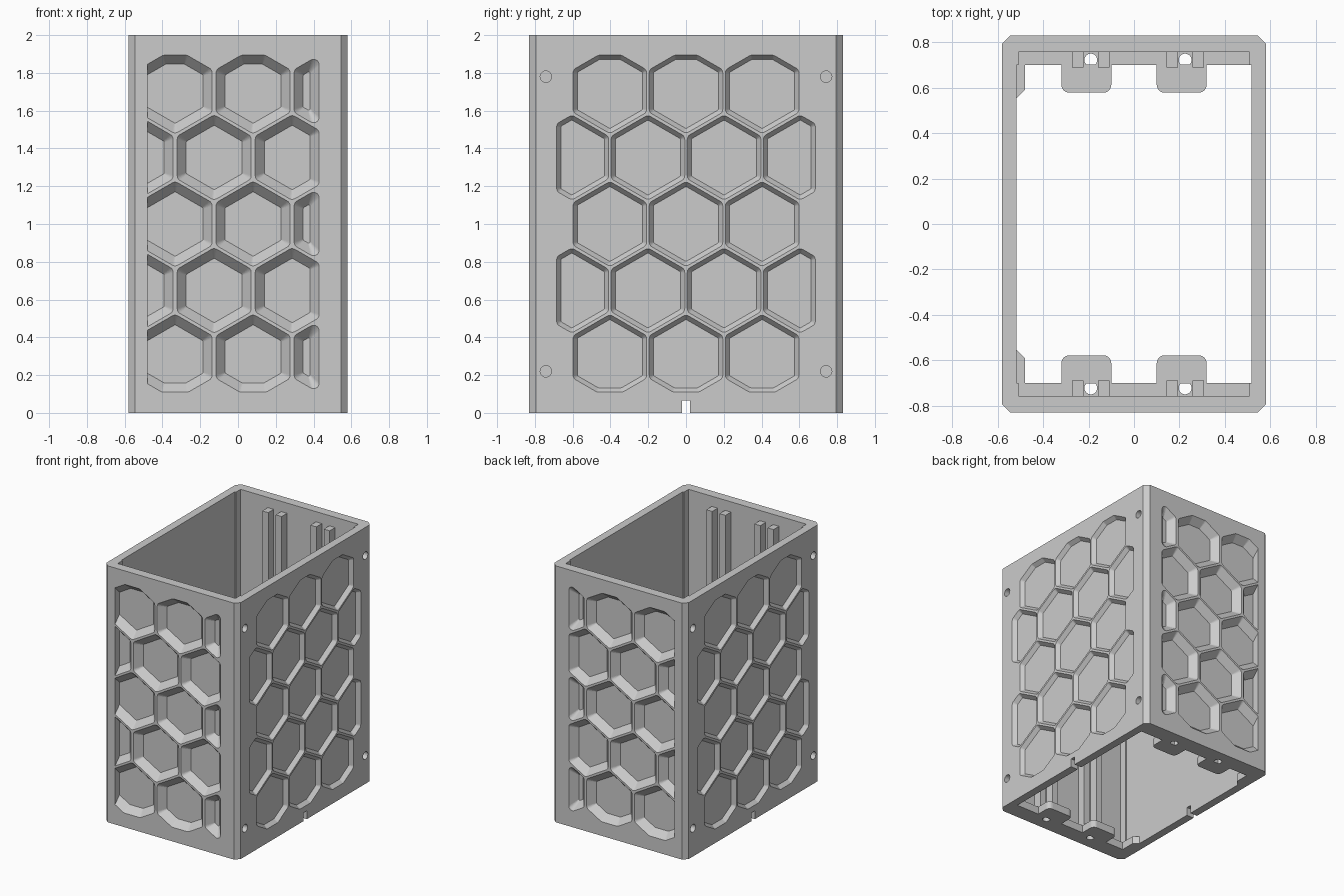
import bpy, bmesh, math
from mathutils import Vector

if "Cube" in bpy.data.objects:
    bpy.data.objects.remove(bpy.data.objects["Cube"])

grey = bpy.data.materials.new("matte_grey")
grey.use_nodes = True
colour = (0.6, 0.6, 0.6, 1)
grey.diffuse_color = colour
grey.node_tree.nodes["Principled BSDF"].inputs["Base Color"].default_value = colour

HX, HY, H = 0.58, 0.83, 2.0            # outer half sizes and height
IX, IY, LEDGE = 0.518, 0.757, 0.70     # cavity half sizes, ledge edge
FLOOR = 0.06                           # ledge thickness


def make_object(name, bm):
    bmesh.ops.recalc_face_normals(bm, faces=bm.faces)
    mesh = bpy.data.meshes.new(name)
    bm.to_mesh(mesh)
    bm.free()
    mesh.materials.append(grey)
    ob = bpy.data.objects.new(name, mesh)
    bpy.context.collection.objects.link(ob)
    return ob


def add_hull(bm, points):
    verts = [bm.verts.new(p) for p in points]
    out = bmesh.ops.convex_hull(bm, input=verts)
    junk = {v for v in out["geom_interior"] + out["geom_unused"]
            if isinstance(v, bmesh.types.BMVert)}
    bmesh.ops.delete(bm, geom=list(junk), context="VERTS")


def add_box(bm, x0, x1, y0, y1, z0, z1):
    add_hull(bm, [(x, y, z) for x in (x0, x1) for y in (y0, y1) for z in (z0, z1)])


def add_cylinder(bm, centre, axis, radius, depth):
    rot = Vector(axis).to_track_quat("Z", "Y").to_matrix().to_4x4()
    rot.translation = centre
    bmesh.ops.create_cone(bm, cap_ends=True, segments=24, radius1=radius,
                          radius2=radius, depth=depth, matrix=rot)


def cut(target, bm):
    cutter = make_object("cutter", bm)
    cutter.hide_render = True
    mod = target.modifiers.new("cut", "BOOLEAN")
    mod.object, mod.operation, mod.solver = cutter, "DIFFERENCE", "EXACT"
    bpy.context.view_layer.objects.active = target
    bpy.ops.object.modifier_apply(modifier=mod.name)
    bpy.data.objects.remove(cutter)


def clip(poly, nx, ny, limit):
    """Keep the part of a convex polygon where n.p <= limit."""
    out = []
    for a, b in zip(poly, poly[1:] + poly[:1]):
        da, db = (p[0] * nx + p[1] * ny - limit for p in (a, b))
        if da <= 0:
            out.append(a)
        if da * db < 0:
            t = da / (da - db)
            out.append((a[0] + (b[0] - a[0]) * t, a[1] + (b[1] - a[1]) * t))
    return out


def cell(cu, cv, apothem, window, inset, radius):
    """Rounded pointy-top hexagon trimmed by a window (u0, u1, v0, v1)."""
    d = inset + radius
    poly = [(cu - 1, cv - 1), (cu + 1, cv - 1), (cu + 1, cv + 1), (cu - 1, cv + 1)]
    for k in range(6):
        nx, ny = math.cos(k * math.pi / 3), math.sin(k * math.pi / 3)
        poly = clip(poly, nx, ny, cu * nx + cv * ny + apothem - d)
    u0, u1, v0, v1 = window
    for nx, ny, lim in ((-1, 0, -u0), (1, 0, u1), (0, -1, -v0), (0, 1, v1)):
        poly = clip(poly, nx, ny, lim - d)
    angles = [k * math.pi / 12 for k in range(24)]
    return [(u + radius * math.cos(a), v + radius * math.sin(a))
            for u, v in poly for a in angles]


def add_pocket(bm, place, cu, cv, apothem, window, inset, depth):
    outer = cell(cu, cv, apothem, window, 0, 0.03)
    inner = cell(cu, cv, apothem, window, inset, 0.008)
    points = [place(u, v, w) for u, v in outer for w in (0.03, 0)]
    add_hull(bm, points + [place(u, v, -depth) for u, v in inner])


# Outer shell: chamfered block
bm = bmesh.new()
C = 0.035
add_hull(bm, [(sx * x, sy * y, z) for x, y in ((HX - C, HY), (HX, HY - C))
              for sx in (-1, 1) for sy in (-1, 1) for z in (0, H)])
shell = make_object("shell", bm)

# Cavity with shallow corner strips, open at the top and through the floor
for x, y, z in ((IX - 0.01, IY, FLOOR), (IX, LEDGE, -0.1)):
    bm = bmesh.new()
    add_box(bm, -x, x, -y, y, z, H + 0.1)
    cut(shell, bm)

# Honeycomb pockets, five staggered rows on every wall
ROW, V0, V1 = 0.352, 0.11, 1.894
for s in (-1, 1):
    bm = bmesh.new()
    for row in range(-2, 3):
        z = 1 + row * ROW
        start = 0.08 if row % 2 == 0 else 0.287
        for col in range(-2, 2):
            add_pocket(bm, lambda u, v, w: (u, s * (HY + w), v), start + col * 0.413,
                       z, 0.196, (-2, 0.43, V0, V1), 0.048, 0.055)
    # trim the pockets square near the right-hand corner
    geom = bm.verts[:] + bm.edges[:] + bm.faces[:]
    bmesh.ops.bisect_plane(bm, geom=geom, plane_co=(-0.48, 0, 0),
                           plane_no=(-1, 0, 0), clear_outer=True)
    bmesh.ops.holes_fill(bm, edges=[e for e in bm.edges if e.is_boundary])
    cut(shell, bm)

    bm = bmesh.new()
    for row in range(-2, 3):
        cols = (-1, 0, 1) if row % 2 == 0 else (-1.5, -0.5, 0.5, 1.5)
        for col in cols:
            add_pocket(bm, lambda u, v, w: (s * (HX + w), u, v), col * 0.403,
                       1 + row * ROW, 0.195, (-0.685, 0.685, V0, V1), 0.023, 0.03)
    cut(shell, bm)

# Screw holes in the side walls, cable notch, holes in the ledge
bm = bmesh.new()
for sx in (-1, 1):
    add_box(bm, sx * 0.45, sx * 0.65, -0.02, 0.02, -0.05, 0.065)
    for sy in (-1, 1):
        for z in (0.22, 1.78):
            add_cylinder(bm, (sx * HX, sy * 0.742, z), (1, 0, 0), 0.03, 0.11)
GUIDES = (-0.19, 0.225)
for x in GUIDES:
    for sy in (-1, 1):
        add_cylinder(bm, (x, sy * 0.722, 0), (0, 0, 1), 0.028, 0.3)
cut(shell, bm)

# Rounded tabs on the ledge, and small corner tabs on one side
for sy, end in ((-1, "front"), (1, "back")):
    for x, half, name in ((-0.21, 0.11, "right"), (0.21, 0.11, "left")):
        bm = bmesh.new()
        r = 0.035
        arc = [k * math.pi / 12 for k in range(7)]
        pts = [(half - r + r * math.cos(a), 0.578 + r - r * math.sin(a)) for a in arc]
        pts.append((half, LEDGE + 0.002))
        add_hull(bm, [(x + sx * u, sy * v, z) for u, v in pts
                      for sx in (-1, 1) for z in (0, FLOOR)])
        make_object(f"{end}_{name}_tab", bm)
    bm = bmesh.new()
    add_hull(bm, [(x, sy * y, z) for x, y in ((-0.522, 0.55), (-0.505, 0.58), (-0.49, 0.58),
             (-0.48, 0.59), (-0.48, 0.702), (-0.522, 0.702)) for z in (0, FLOOR)])
    make_object(f"{end}_corner_tab", bm)

    # Vertical guide rails in pairs on the inner wall
    for x, name in zip(GUIDES, ("right", "left")):
        bm = bmesh.new()
        for sx in (-1, 1):
            a, b = sorted((x + sx * 0.032, x + sx * 0.083))
            add_box(bm, a, b, *sorted((sy * 0.69, sy * (IY + 0.003))), FLOOR - 0.01, 1.92)
        make_object(f"{end}_{name}_rails", bm)
